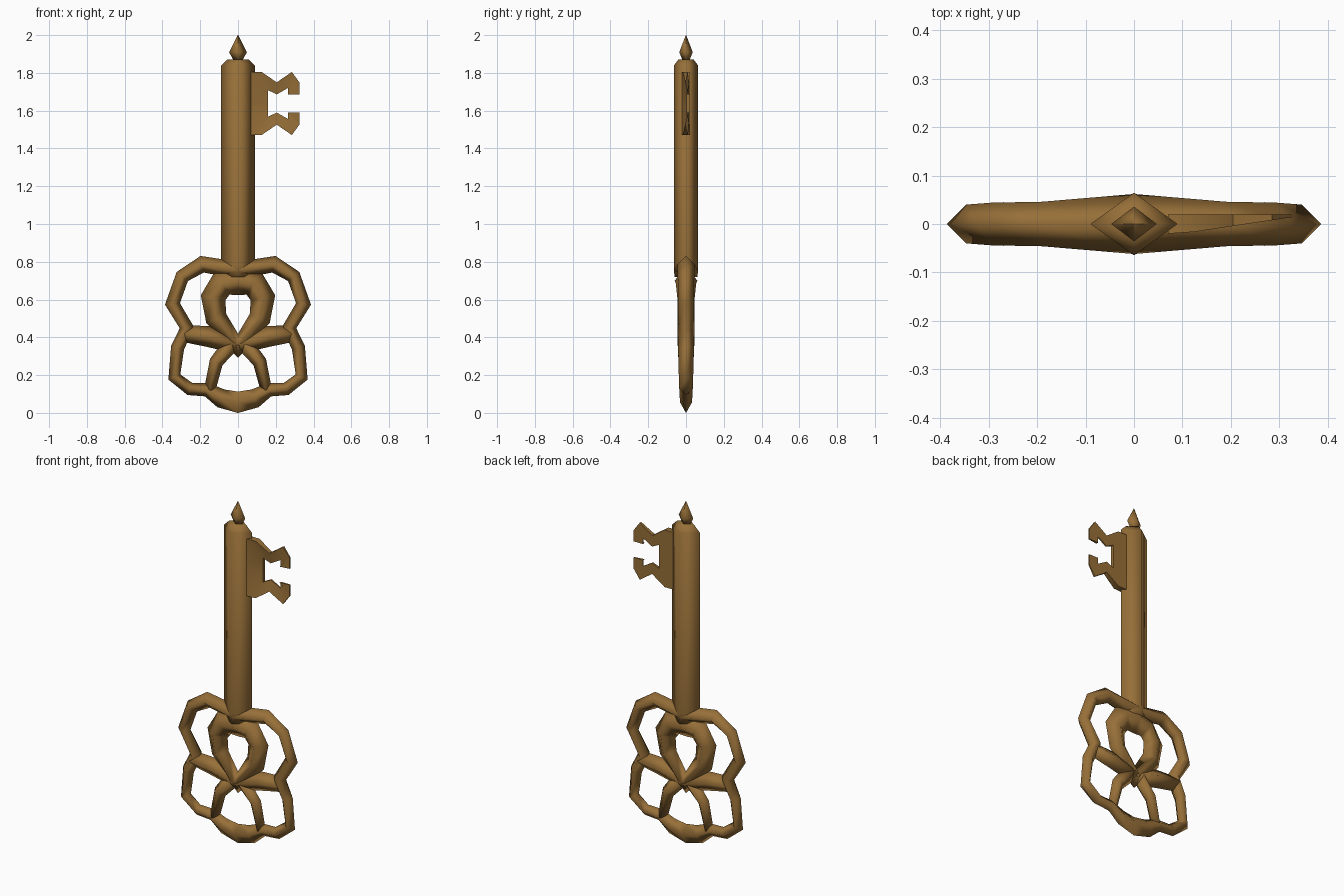
import bpy, bmesh, math
from mathutils import Vector

cube = bpy.data.objects.get("Cube")
if cube:
    bpy.data.objects.remove(cube, do_unlink=True)

bronze = bpy.data.materials.new("aged_bronze")
bronze.use_nodes = True
COLOR = (0.31, 0.16, 0.04, 1)
bronze.diffuse_color = COLOR
bronze.node_tree.nodes["Principled BSDF"].inputs["Base Color"].default_value = COLOR


def finish(name, bm, angle):
    bmesh.ops.remove_doubles(bm, verts=bm.verts, dist=0.0002)
    bmesh.ops.recalc_face_normals(bm, faces=bm.faces)
    mesh = bpy.data.meshes.new(name)
    bm.to_mesh(mesh)
    bm.free()
    mesh.materials.append(bronze)
    ob = bpy.data.objects.new(name, mesh)
    bpy.context.collection.objects.link(ob)
    bpy.ops.object.select_all(action='DESELECT')
    ob.select_set(True)
    bpy.context.view_layer.objects.active = ob
    bpy.ops.object.shade_smooth_by_angle(angle=math.radians(angle))
    return ob


def skin(bm, rings, closed=False):
    """Join successive rings of vertices with quads, capping open ends."""
    rings = [[bm.verts.new(p) for p in r] for r in rings]
    n, k = len(rings), len(rings[0])
    for i in range(n if closed else n - 1):
        a, b = rings[i], rings[(i + 1) % n]
        for j in range(k):
            bm.faces.new((a[j], a[(j + 1) % k], b[(j + 1) % k], b[j]))
    if not closed:
        bm.faces.new(rings[0])
        bm.faces.new(rings[-1])


def bar(bm, pts, closed=False):
    """Sweep a diamond section along (x, z, half width, half depth) points."""
    rings, n = [], len(pts)
    for i, (x, z, w, d) in enumerate(pts):
        p = Vector((x, z))
        prev = Vector(pts[i - 1][:2]) if closed or i else None
        nxt = Vector(pts[(i + 1) % n][:2]) if closed or i < n - 1 else None
        t1 = (p - prev).normalized() if prev else (nxt - p).normalized()
        t2 = (nxt - p).normalized() if nxt else t1
        t = (t1 + t2).normalized()
        m = w / max(t.dot(t1), 0.6)
        s = Vector((-t.y, t.x)) * m
        rings.append([(x + s.x, 0, z + s.y), (x, -d, z),
                      (x - s.x, 0, z - s.y), (x, d, z)])
    skin(bm, rings, closed)


def mirrored(pts):
    """Complete a loop whose first and last points lie on the centre line."""
    return pts + [(-p[0],) + p[1:] for p in pts[-2:0:-1]]


def diamond_stack(name, profile, depth, angle):
    """Stack diamond rings from (z, half width) pairs."""
    bm = bmesh.new()
    skin(bm, [[(r, 0, z), (0, r * depth, z), (-r, 0, z), (0, -r * depth, z)]
              for z, r in profile])
    return finish(name, bm, angle)


# Shaft and pointed finial
diamond_stack("shaft", [(0.72, 0.085), (0.78, 0.09), (1.838, 0.09), (1.872, 0.055)], 0.72, 115)
diamond_stack("finial", [(1.868, 0.025), (1.91, 0.047), (2.0, 0.001)], 0.76, 115)

# Outer rim of the bow
bm = bmesh.new()
bar(bm, mirrored([
    (0, 0.755, 0.045, 0.062), (0.19, 0.787, 0.042, 0.046), (0.295, 0.722, 0.036, 0.044),
    (0.347, 0.577, 0.036, 0.04), (0.27, 0.45, 0.034, 0.045), (0.32, 0.345, 0.035, 0.042),
    (0.337, 0.19, 0.03, 0.038), (0.255, 0.127, 0.033, 0.036), (0.165, 0.122, 0.035, 0.035),
    (0.09, 0.077, 0.05, 0.033), (0, 0.056, 0.055, 0.032)]), True)
finish("bow_rim", bm, 115)

# Central ring of the bow
bm = bmesh.new()
bar(bm, mirrored([
    (0, 0.70, 0.075, 0.06), (0.085, 0.685, 0.065, 0.054), (0.132, 0.61, 0.062, 0.046),
    (0.115, 0.5, 0.056, 0.044), (0, 0.355, 0.04, 0.045)]), True)
finish("bow_ring", bm, 115)

# Waist arms and lower spokes
for side, label in ((1, "left"), (-1, "right")):
    bm = bmesh.new()
    bar(bm, [(-0.01 * side, 0.355, 0.045, 0.045), (0.16 * side, 0.405, 0.055, 0.046),
             (0.285 * side, 0.42, 0.045, 0.044)])
    finish(label + "_waist_arm", bm, 115)
    bm = bmesh.new()
    bar(bm, [(0.03 * side, 0.37, 0.045, 0.044), (0.115 * side, 0.27, 0.036, 0.04),
             (0.15 * side, 0.12, 0.03, 0.035)])
    finish(label + "_spoke", bm, 115)

# Key bit: outer and inner outline of the upper half, mirrored about its middle
MID = 1.638
outer = [(0.07, 0), (0.07, 0.167), (0.125, 0.167), (0.205, 0.112), (0.285, 0.167), (0.325, 0.112)]
inner = [(0.16, 0), (0.16, 0.07), (0.16, 0.07), (0.205, 0.048), (0.265, 0.082), (0.265, 0.047)]
tip = (0.325, 0.047)
BACK = 0.02


def front(x, bevel=0.0):
    return min(-0.02 + max(x - 0.1, 0) * 0.15 + bevel, BACK - 0.006)


bm = bmesh.new()
for side in (1, -1):
    rings = []
    for (ox, oz), (ix, iz) in zip(outer, inner):
        oz, iz = MID + side * oz, MID + side * iz
        rings.append([(ox, front(ox), oz), (ix, front(ix, 0.014), iz),
                      (ix, BACK, iz), (ox, BACK, oz)])
    skin(bm, rings)
    # Hooked end of each tooth
    tri = [outer[-1], tip, inner[-1]]
    skin(bm, [[(x, y if y else front(x), MID + side * z) for x, z in tri] for y in (None, BACK)])
finish("key_bit", bm, 40)
